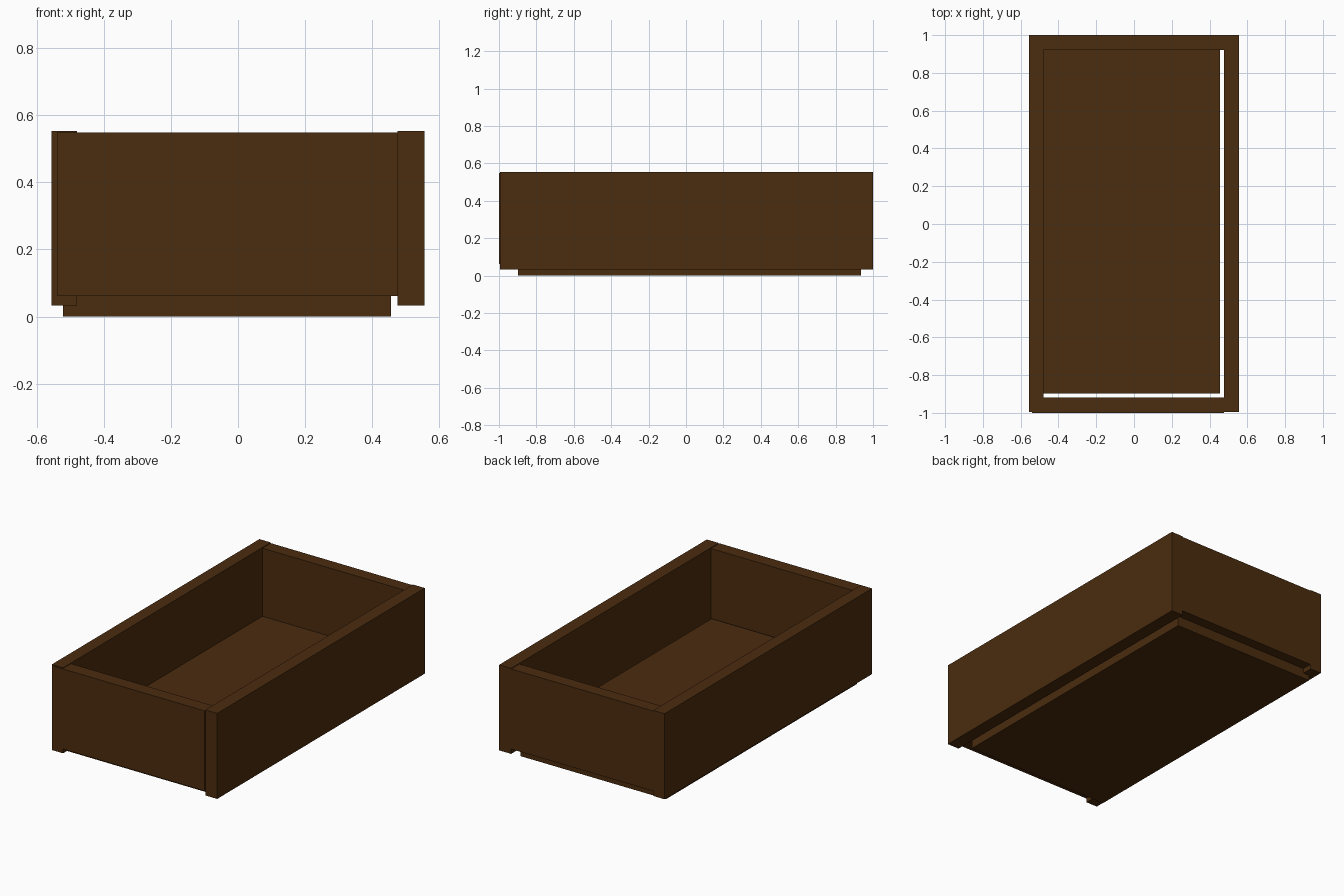
import bpy
from mathutils import Vector

if "Cube" in bpy.data.objects:
    bpy.data.objects.remove(bpy.data.objects["Cube"])

# One dark wood colour for every board
wood = bpy.data.materials.new("dark_brown_wood")
wood.diffuse_color = (0.070, 0.025, 0.0045, 1.0)
wood.use_nodes = True
wood.node_tree.nodes["Principled BSDF"].inputs["Base Color"].default_value = wood.diffuse_color


def board(name, lo, hi):
    """Box-shaped board between two opposite corners."""
    lo, hi = Vector(lo), Vector(hi)
    bpy.ops.mesh.primitive_cube_add(size=1, location=(lo + hi) / 2)
    ob = bpy.context.object
    ob.name = name
    for v in ob.data.vertices:
        v.co = v.co * (hi - lo)
    ob.data.materials.append(wood)
    return ob


# Long side boards
for name, x0, x1 in (("left_side", -0.556, -0.48), ("right_side", 0.476, 0.556)):
    board(name, (x0, -0.994, 0.033), (x1, 1.0, 0.553))

# Short end boards, let into the left side and sitting slightly higher at the bottom
for name, y0, y1 in (("front_board", -1.0, -0.918), ("back_board", 0.92, 0.9995)):
    board(name, (-0.54, y0, 0.062), (0.476, y1, 0.549))

# Bottom board, with a narrow gap at the front and right
board("bottom_board", (-0.521, -0.898, 0.0), (0.456, 0.936, 0.135))
